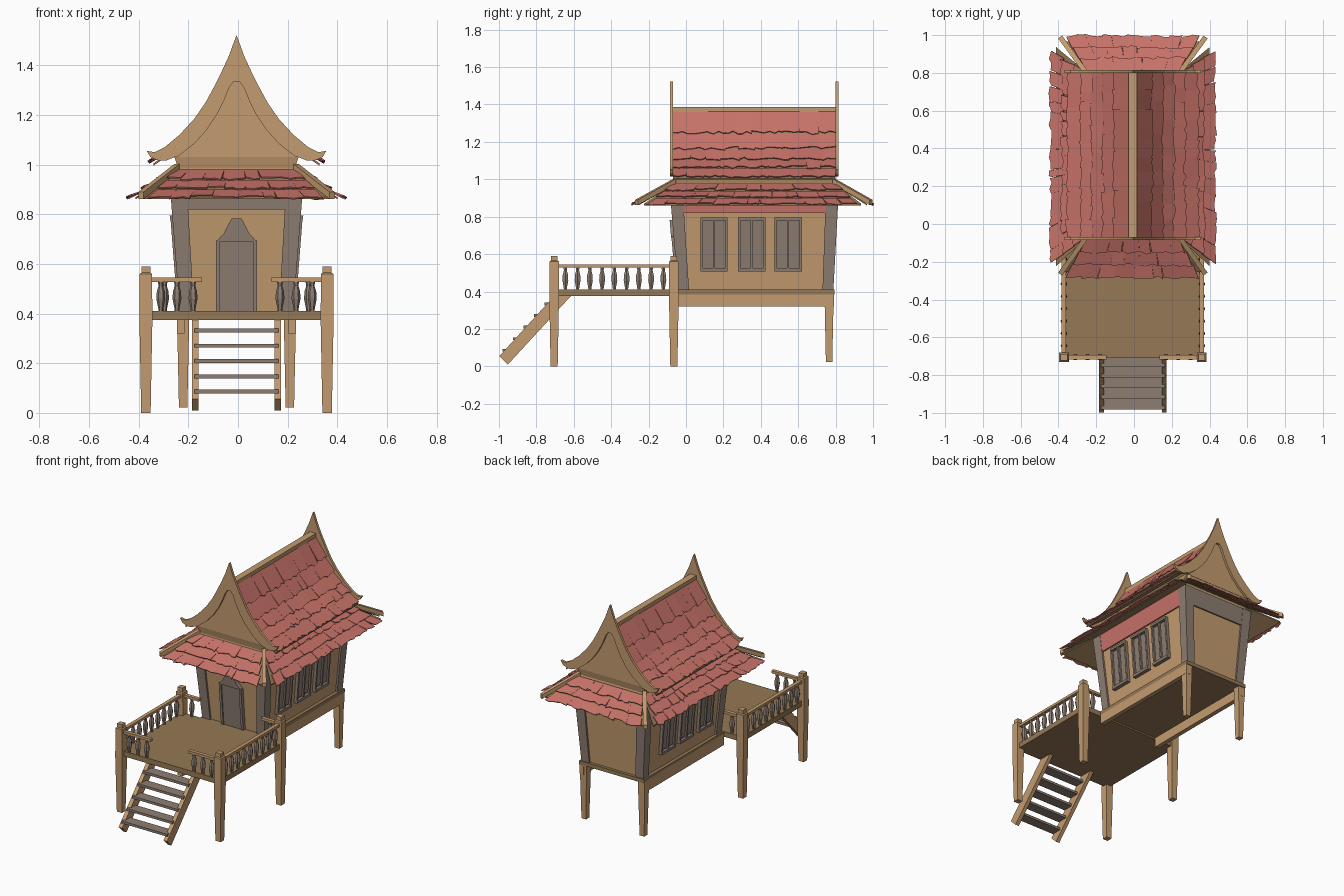
import bpy, bmesh, math, random
from mathutils import Vector as V

if "Cube" in bpy.data.objects:
    bpy.data.objects.remove(bpy.data.objects["Cube"])
random.seed(7)
CX = -0.006  # house axis


def material(name, c):
    m = bpy.data.materials.new(name)
    m.diffuse_color = (*c, 1)
    m.use_nodes = True
    m.node_tree.nodes["Principled BSDF"].inputs["Base Color"].default_value = m.diffuse_color
    return m


TAN = material("tan_wood", (.55, .33, .16))
RED = material("red_tile", (.57, .17, .14))
GREY = material("grey_wood", (.27, .21, .17))
DARK = material("dark_wood", (.30, .19, .09))


def finish(name, bm, mat):
    bmesh.ops.recalc_face_normals(bm, faces=bm.faces)
    bmesh.ops.translate(bm, verts=bm.verts, vec=(CX, 0, 0))
    me = bpy.data.meshes.new(name)
    bm.to_mesh(me)
    bm.free()
    me.materials.append(mat)
    ob = bpy.data.objects.new(name, me)
    bpy.context.collection.objects.link(ob)


def add_prism(bm, pts, vec):
    a = [bm.verts.new(p) for p in pts]
    b = [bm.verts.new(V(p) + V(vec)) for p in pts]
    bm.faces.new(a)
    bm.faces.new(b[::-1])
    for i in range(len(a)):
        j = (i + 1) % len(a)
        bm.faces.new((a[i], b[i], b[j], a[j]))


def add_loft(bm, sections):
    # stacked rectangles: (x0, x1, y0, y1, z)
    rings = [[bm.verts.new(p) for p in ((x0, y0, z), (x1, y0, z), (x1, y1, z), (x0, y1, z))]
             for x0, x1, y0, y1, z in sections]
    bm.faces.new(rings[0])
    bm.faces.new(rings[-1][::-1])
    for r, q in zip(rings, rings[1:]):
        for i in range(4):
            bm.faces.new((r[i], r[(i + 1) % 4], q[(i + 1) % 4], q[i]))


def prism(name, pts, vec, mat):
    bm = bmesh.new()
    add_prism(bm, pts, vec)
    finish(name, bm, mat)


def loft(name, sections, mat):
    bm = bmesh.new()
    add_loft(bm, sections)
    finish(name, bm, mat)


def box(name, x0, x1, y0, y1, z0, z1, mat):
    loft(name, [(x0, x1, y0, y1, z0), (x0, x1, y0, y1, z1)], mat)


def square(x, y, h, z):
    return (x - h, x + h, y - h, y + h, z)


# Deck, house floor, beams
box("deck", -.375, .375, -.71, -.05, .375, .41, DARK)
box("house_floor", -.24, .24, -.05, .795, .385, .41, DARK)
for s in (-1, 1):
    box("floor_beam", s * .225 - .015, s * .225 + .015, -.05, .79, .32, .395, TAN)
    # Posts
    for y in (-.705, -.065):
        x = s * .365
        loft("deck_post", [square(x, y, .019, 0), square(x, y, .026, .37), square(x, y, .025, .56),
                           square(x, y, .018, .565), square(x, y, .018, .59)], TAN)
    loft("rear_post", [square(s * .215, .765, .017, .022), square(s * .215, .765, .025, .4)], TAN)
    # Railings
    box("side_rail", s * .365 - .012, s * .365 + .012, -.69, -.08, .528, .545, TAN)
    x0, x1 = sorted((s * .14, s * .35))
    box("front_rail", x0, x1, -.717, -.693, .528, .545, TAN)
    x0, x1 = sorted((s * .23, s * .35))
    box("back_rail", x0, x1, -.077, -.053, .528, .545, TAN)

# Balusters turned with six sides
bm = bmesh.new()
spots = [(s * .365, -.645 + i * .0655) for s in (-1, 1) for i in range(9)]
spots += [(s * x, -.705) for s in (-1, 1) for x in (.175, .24, .305)]
spots += [(s * .29, -.065) for s in (-1, 1)]
for x, y in spots:
    prof = [(.009, .41), (.011, .425), (.018, .46), (.016, .49), (.009, .512), (.012, .53)]
    rings = [[bm.verts.new((x + r * math.cos(k * math.pi / 3), y + r * math.sin(k * math.pi / 3), z))
              for k in range(6)] for r, z in prof]
    for a, b in zip(rings, rings[1:]):
        for k in range(6):
            bm.faces.new((a[k], a[(k + 1) % 6], b[(k + 1) % 6], b[k]))
finish("balusters", bm, GREY)

# Stairs
for s in (-1, 1):
    x = s * .166
    prism("stair_stringer", [(x - .013, -.998, .055), (x - .013, -.952, .01),
                             (x - .013, -.615, .376), (x - .013, -.705, .376)], (.026, 0, 0), TAN)
for i in range(5):
    z = .078 + i * .0615
    y = -.985 + (z - .075) * .92
    box("stair_tread", -.17, .17, y, y + .07, z, z + .016, GREY)


# Flaring walls: outer planes as functions of height
def hx(z): return .229 + .078 * (z - .41)
def yf(z): return -.042 - .085 * (z - .41)
def yr(z): return .788 + .055 * (z - .41)


Z0, Z1, IN = .41, .94, .012
loft("walls", [(-hx(z) + IN, hx(z) - IN, yf(z) + IN, yr(z) - IN, z) for z in (Z0, Z1)], TAN)
for s in (-1, 1):
    for back in (0, 1):
        secs = []
        for z in (Z0, Z1):
            w = .058 + .02 * (z - .41)
            x0, x1 = sorted((s * hx(z), s * (hx(z) - w)))
            y0, y1 = (yr(z) - w, yr(z)) if back else (yf(z), yf(z) + w)
            secs.append((x0, x1, y0, y1, z))
        loft("corner_pilaster", secs, GREY)
    # Side lintel painted red
    prism("side_lintel", [(s * (hx(z) - .002), y, z) for y, z in
                          ((-.02, .82), (.76, .82), (.76, Z1), (-.02, Z1))], (-s * .02, 0, 0), RED)
for f, d, n in ((yf, 1, "front_lintel"), (yr, -1, "rear_lintel")):
    prism(n, [(x, f(z) + d * .002, z) for x, z in ((-.21, .82), (.21, .82), (.21, Z1), (-.21, Z1))],
          (0, d * .02, 0), GREY)


# Door with stepped crown
def front(pts, off): return [(x, yf(z) + off, z) for x, z in pts]


prism("door", front([(-.075, .41), (.075, .41), (.075, .695), (-.075, .695)], -.004), (0, .02, 0), GREY)
for s in (-1, 1):
    prism("door_jamb", front([(s * .066, .41), (s * .082, .41), (s * .082, .695), (s * .066, .695)], -.012),
          (0, .025, 0), GREY)
crown = [(.082, .69), (.05, .725), (.03, .765), (.02, .783)]
prism("door_crown", front(crown + [(-x, z) for x, z in crown[::-1]], -.014), (0, .027, 0), GREY)

# Three shuttered windows on each side
for s in (-1, 1):
    def panel(name, y0, y1, z0, z1, out):
        prism(name, [(s * (hx(z) + out), y, z) for y, z in ((y0, z0), (y1, z0), (y1, z1), (y0, z1))],
              (-s * (out + .02), 0, 0), GREY)
    for yc in (.15, .352, .546):
        panel("window_back", yc - .07, yc + .07, .515, .79, -.006)
        for y0, y1 in ((-.073, -.06), (-.006, .006), (.06, .073)):
            panel("window_stile", yc + y0, yc + y1, .51, .795, .008)
        panel("window_head", yc - .073, yc + .073, .78, .795, .01)
        panel("window_sill", yc - .073, yc + .073, .508, .526, .013)
        for d in (-.033, .033):
            panel("shutter", yc + d - .02, yc + d + .02, .535, .77, .002)


# Ragged roof tiles
def tile_row(bm, tl, tr, bl, br):
    tl, tr, bl, br = map(V, (tl, tr, bl, br))
    n = (tr - tl).cross(bl - tl).normalized()
    if n.z < 0:
        n = -n
    count = max(2, round((br - bl).length / .085))
    cuts = [0] + [(i + random.uniform(-.28, .28)) / count for i in range(1, count)] + [1]
    for a, b in zip(cuts, cuts[1:]):
        lift = n * random.uniform(.008, .017)
        drop = (bl - tl).normalized()
        low = [bl.lerp(br, a + (b - a) * t) + lift + drop * random.uniform(-.006, .014)
               for t in (0, .35, .65, 1)]
        add_prism(bm, [tl.lerp(tr, b), tl.lerp(tr, a)] + low, n * .006)


# Skirt roof: boards, tiles, hip rafters
inn = (.24, -.065, .80, .975)   # half width, front y, rear y, z
out = (.425, -.275, .985, .857)


def skirt(t, trim=0.0):
    x, y0, y1, z = (a + (b - a) * t for a, b in zip(inn, out))
    return x, y0, y1, z


bm = bmesh.new()
boards = bmesh.new()
ts = (0, .36, .68, 1)
quads = lambda x, y0, y1, z, g: (
    ((x, y0 + g, z), (x, y1 - g, z)), ((-x, y0 + g, z), (-x, y1 - g, z)),
    ((-x + g, y0, z), (x - g, y0, z)), ((-x + g, y1, z), (x - g, y1, z)))
for ta, tb in zip(ts, ts[1:]):
    for (p, q), (r, u) in zip(quads(*skirt(ta), .07 * ta), quads(*skirt(tb), .07 * tb)):
        tile_row(bm, p, q, r, u)
for (p, q), (r, u) in zip(quads(*skirt(0), 0), quads(*skirt(.9), .03)):
    add_prism(boards, [p, q, u, r], (0, 0, -.008))
finish("skirt_tiles", bm, RED)
finish("skirt_boards", boards, DARK)
for s in (-1, 1):
    for a, b, d in ((-.06, -.265, 1), (.79, .99, -1)):
        p, q = V((s * .24, a, .975)), V((s * .385, b, .862))
        side = (q - p).cross(V((0, 0, 1))).normalized() * .013
        prism("hip_rafter", [p - side, p + side, q + side, q - side], (0, 0, .028), TAN)

# Band between the roofs
loft("roof_band", [(-.245, .245, -.068, .80, .95), (-.235, .235, -.06, .79, .985),
                   (-.25, .25, -.07, .80, 1.03)], TAN)

# Upper roof: curved tiled slopes and ridge
curve = [(.012, 1.365), (.085, 1.245), (.145, 1.16), (.205, 1.1), (.265, 1.055), (.335, 1.005)]
bm = bmesh.new()
boards = bmesh.new()
for s in (-1, 1):
    for (xa, za), (xb, zb) in zip(curve, curve[1:]):
        tile_row(bm, (s * xa, -.07, za), (s * xa, .8, za), (s * xb, -.07, zb), (s * xb, .8, zb))
        add_prism(boards, [(s * xa, -.07, za), (s * xa, .8, za), (s * xb, .8, zb), (s * xb, -.07, zb)],
                  (0, 0, -.01))
finish("upper_tiles", bm, RED)
finish("upper_boards", boards, DARK)
box("ridge_beam", -.022, .022, -.075, .805, 1.355, 1.387, TAN)

# Gable boards with upswept tips, and recessed gable panels
outer = [(.25, 1.03), (.285, 1.016), (.32, 1.018), (.348, 1.032), (.362, 1.056), (.33, 1.05), (.29, 1.07),
         (.23, 1.12), (.17, 1.185), (.125, 1.25), (.09, 1.315), (.06, 1.375), (.03, 1.44), (.012, 1.49)]
inner = [(.012, 1.335), (.03, 1.31), (.05, 1.26), (.08, 1.2), (.12, 1.14), (.17, 1.085), (.24, 1.03)]
mir = lambda pts: [(-x, z) for x, z in pts[::-1]]
ring = outer + [(0, 1.522)] + mir(outer) + mir(inner) + inner
for y, py, n in ((-.086, -.072, "front"), (.8, .79, "rear")):
    prism(n + "_gable_board", [(x, y, z) for x, z in ring], (0, .016, 0), TAN)
    prism(n + "_gable_panel", [(x, py, z) for x, z in inner + mir(inner)], (0, .012, 0), TAN)
